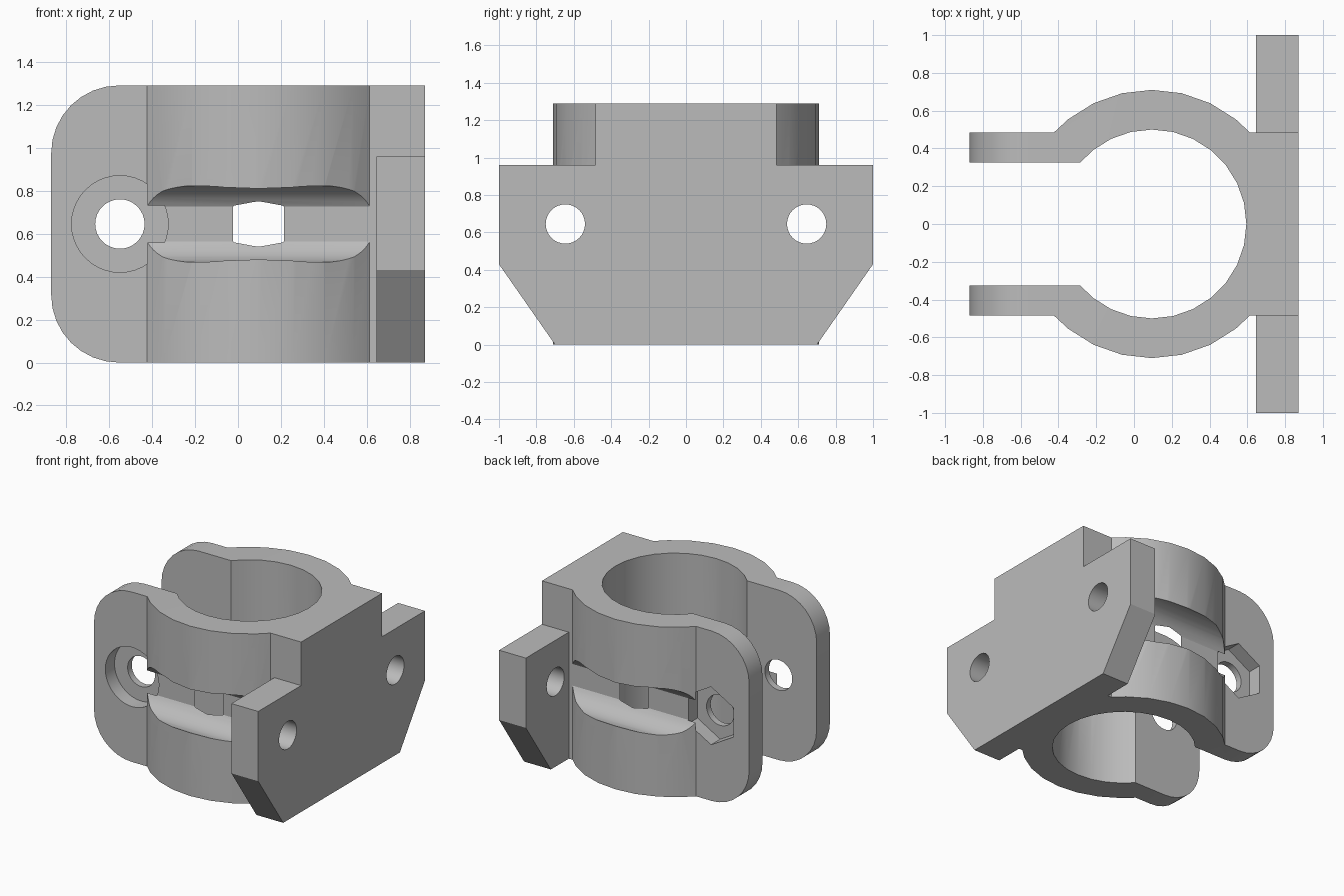
import bpy, bmesh, math
from mathutils import Vector

if "Cube" in bpy.data.objects:
    bpy.data.objects.remove(bpy.data.objects["Cube"], do_unlink=True)

H = 1.29            # clamp height
MID = H / 2         # height of all holes
RING_X = 0.095      # ring centre
EAR_X = -0.55       # clamp bolt position
FACE = 0.485        # outer face of the ears
STEP = 2 * math.pi / 28

grey = bpy.data.materials.new("mid grey")
grey.use_nodes = True
grey.diffuse_color = (0.5, 0.5, 0.5, 1)
grey.node_tree.nodes["Principled BSDF"].inputs["Base Color"].default_value = (0.5, 0.5, 0.5, 1)


def prism(name, points, offset, bevel=None):
    """Extrude a flat outline of 3D points along an offset."""
    bm = bmesh.new()
    face = bm.faces.new([bm.verts.new(p) for p in points])
    res = bmesh.ops.extrude_face_region(bm, geom=[face], use_keep_orig=True)
    moved = [g for g in res["geom"] if isinstance(g, bmesh.types.BMVert)]
    bmesh.ops.translate(bm, verts=moved, vec=Vector(offset))
    bmesh.ops.recalc_face_normals(bm, faces=bm.faces[:])
    if bevel:
        bevel(bm)
    mesh = bpy.data.meshes.new(name)
    bm.to_mesh(mesh)
    bm.free()
    mesh.materials.append(grey)
    obj = bpy.data.objects.new(name, mesh)
    bpy.context.collection.objects.link(obj)
    return obj


def arc(radius, start, end):
    """Plan points on the ring, at the ends and on the regular steps between."""
    angles = [start]
    k = math.floor(start / STEP) + 1
    while k * STEP < end - 0.01:
        if k * STEP > start + 0.01:
            angles.append(k * STEP)
        k += 1
    angles.append(end)
    return [(RING_X + radius * math.cos(a), radius * math.sin(a), 0) for a in angles]


def circle(radius, sides, turn=0.0):
    return [(radius * math.cos(turn + 2 * math.pi * i / sides),
             radius * math.sin(turn + 2 * math.pi * i / sides)) for i in range(sides)]


def combine(target, tool, operation):
    mod = target.modifiers.new(tool.name, "BOOLEAN")
    mod.object, mod.operation, mod.solver = tool, operation, "EXACT"
    bpy.context.view_layer.objects.active = target
    bpy.ops.object.modifier_apply(modifier=mod.name)
    bpy.data.objects.remove(tool, do_unlink=True)


def round_ears(bm):
    edges = [e for e in bm.edges if all(v.co.x < -0.86 for v in e.verts)
             and abs(e.verts[0].co.z - e.verts[1].co.z) < 0.01]
    bmesh.ops.bevel(bm, geom=edges, offset=0.315, segments=8, profile=0.5,
                    affect="EDGES", clamp_overlap=False)


# Split ring with two ears and the block behind it
outer, inner, gap = 0.71, 0.5, 0.325
a, b = math.asin(FACE / outer), math.asin(gap / inner)
plan = [(0.75, FACE, 0)] + arc(outer, a, math.pi - a)
plan += [(-0.87, FACE, 0), (-0.87, gap, 0)]
plan += arc(inner, b - math.pi, math.pi - b)[::-1]
plan += [(-0.87, -gap, 0), (-0.87, -FACE, 0)]
plan += arc(outer, math.pi + a, 2 * math.pi - a) + [(0.75, -FACE, 0)]
clamp = prism("pipe_clamp", plan, (0, 0, H), round_ears)

# Screwdriver grooves along both flanks, flat where they reach the ear faces
for side in (1, -1):
    low = -math.acos((0.643 - FACE) / 0.178)
    sweep = math.pi + low
    section = [(-0.6, side * (0.643 + 0.178 * math.cos(t)), MID + 0.178 * math.sin(t))
               for t in [sweep * (i / 20 - 1) for i in range(41)]]
    combine(clamp, prism("groove_cutter", section, (1.24, 0, 0)), "DIFFERENCE")

# Mounting plate with raised middle and chamfered lower corners
half = [(0.7, 0), (1, 0.43), (1, 0.96), (FACE, 0.96), (FACE, H)]
outline = half + [(-y, z) for y, z in reversed(half)]
plate = prism("mounting_plate", [(0.645, y, z) for y, z in outline], (0.225, 0, 0))
combine(clamp, plate, "UNION")

# Mounting screw holes
for side in (1, -1):
    pts = [(0.6, side * 0.645 + u, MID + v) for u, v in circle(0.105, 32)]
    combine(clamp, prism("screw_hole_cutter", pts, (0.4, 0, 0)), "DIFFERENCE")

# Clamp bolt hole, round head recess in front and hexagonal nut pocket at the back
for name, shape, y, depth in (
        ("bolt_hole_cutter", circle(0.115, 32), -0.6, 1.2),
        ("bolt_head_cutter", circle(0.225, 40), -FACE - 0.002, 0.112),
        ("nut_pocket_cutter", circle(0.22, 6, math.pi / 2), FACE + 0.002, -0.112)):
    pts = [(EAR_X + u, y, MID + v) for u, v in shape]
    combine(clamp, prism(name, pts, (0, depth, 0)), "DIFFERENCE")

# Smooth the curved walls and keep the edges sharp
bpy.ops.object.select_all(action="DESELECT")
clamp.select_set(True)
bpy.context.view_layer.objects.active = clamp
bpy.ops.object.shade_smooth_by_angle(angle=math.radians(30))
